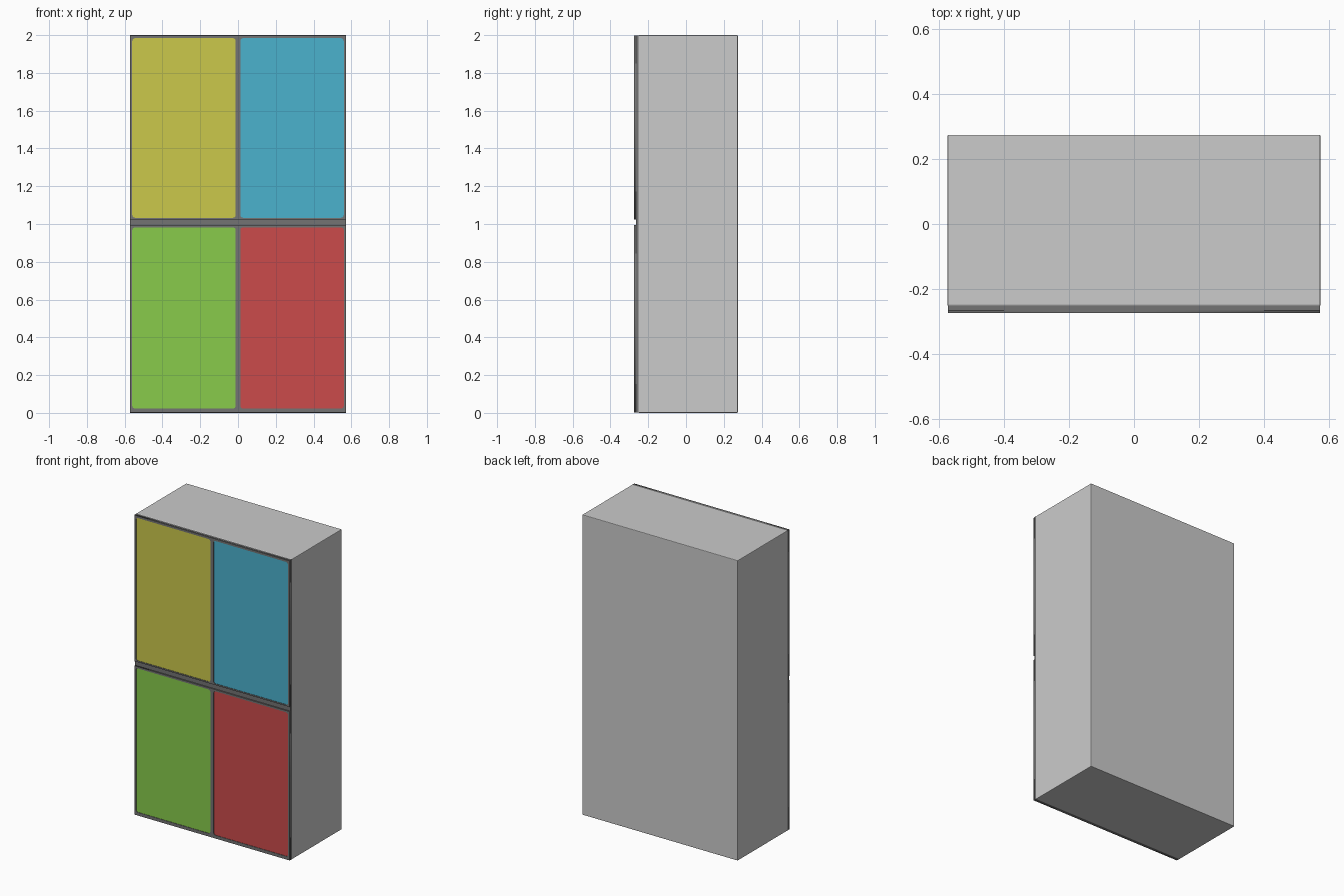
import bpy, bmesh, math

if "Cube" in bpy.data.objects:
    bpy.data.objects.remove(bpy.data.objects["Cube"])


def material(name, rgb):
    m = bpy.data.materials.new(name)
    lin = [((c / 255 + 0.055) / 1.055) ** 2.4 for c in rgb]
    m.diffuse_color = (*lin, 1)
    m.use_nodes = True
    m.node_tree.nodes["Principled BSDF"].inputs["Base Color"].default_value = m.diffuse_color
    return m


LIGHT = material("light grey", (203, 203, 203))
DARK = material("dark grey", (115, 115, 115))
YELLOW = material("yellow", (203, 200, 75))
BLUE = material("blue", (75, 178, 206))
GREEN = material("green", (136, 203, 75))
RED = material("red", (203, 75, 75))


def box(name, lo, hi, mat, bevel):
    """Bevelled box between two corners."""
    bm = bmesh.new()
    bmesh.ops.create_cube(bm, size=1)
    for v in bm.verts:
        v.co = [(a + b) / 2 + c * (b - a) for a, b, c in zip(lo, hi, v.co)]
    if bevel:
        bmesh.ops.bevel(bm, geom=bm.edges[:], offset=bevel, segments=2,
                        profile=0.5, affect='EDGES')
    me = bpy.data.meshes.new(name)
    bm.to_mesh(me)
    bm.free()
    me.materials.append(mat)
    ob = bpy.data.objects.new(name, me)
    bpy.context.collection.objects.link(ob)
    return ob


def rounded(x0, z0, x1, z1, r):
    """Rounded rectangle outline in the front plane."""
    pts = []
    for i, (cx, cz) in enumerate([(x1 - r, z1 - r), (x0 + r, z1 - r),
                                  (x0 + r, z0 + r), (x1 - r, z0 + r)]):
        for k in range(5):
            a = math.radians(90 * i + 22.5 * k)
            pts.append((cx + r * math.cos(a), cz + r * math.sin(a)))
    return pts


def plate(name, outlines, y0, y1, mat):
    """Flat plate filled between the outlines, from y0 to y1."""
    cu = bpy.data.curves.new(name, 'CURVE')
    cu.dimensions, cu.fill_mode = '2D', 'BOTH'
    cu.extrude = abs(y1 - y0) / 2
    for pts in outlines:
        s = cu.splines.new('POLY')
        s.points.add(len(pts) - 1)
        for p, (x, z) in zip(s.points, pts):
            p.co = (x, z, 0, 1)
        s.use_cyclic_u = True
    cu.materials.append(mat)
    ob = bpy.data.objects.new(name, cu)
    bpy.context.collection.objects.link(ob)
    ob.location.y = (y0 + y1) / 2
    ob.rotation_euler.x = math.pi / 2
    bpy.ops.object.select_all(action='DESELECT')
    ob.select_set(True)
    bpy.context.view_layer.objects.active = ob
    bpy.ops.object.convert(target='MESH')


W = 0.573
# Cabinet carcass and the dark face behind the doors
box("cabinet_body", (-W, -0.252, 0), (W, 0.274, 2), LIGHT, 0.004)
box("face_plate", (-W + 0.001, -0.266, 0.001), (W - 0.001, -0.25, 1.999), DARK, 0)

# Two door rows: a frame with two rounded openings, and a coloured panel in each
rows = [("lower", 0.002, 0.994, 0.023, 0.982, (GREEN, RED)),
        ("upper", 1.024, 1.998, 1.033, 1.984, (YELLOW, BLUE))]
for row, z0, z1, p0, p1, colours in rows:
    outer = [(-W + 0.001, z0), (W - 0.001, z0), (W - 0.001, z1), (-W + 0.001, z1)]
    holes = [rounded(-0.56, p0, -0.012, p1, 0.015),
             rounded(0.012, p0, 0.56, p1, 0.015)]
    plate(row + "_door_frame", [outer] + holes, -0.274, -0.265, DARK)
    for side, hole, mat in zip(("left", "right"), holes, colours):
        plate(f"{row}_{side}_panel", [hole], -0.271, -0.265, mat)
